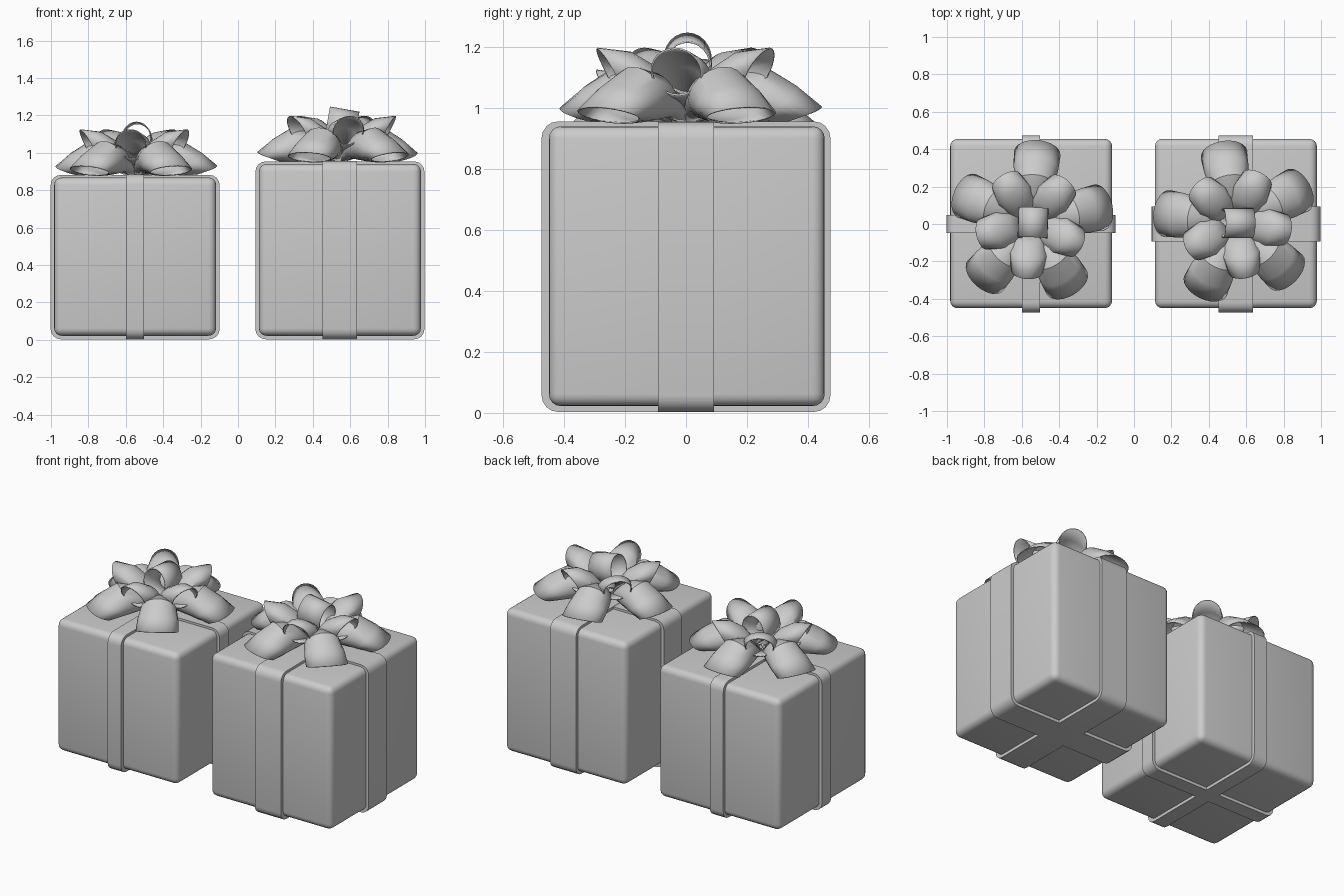
import bpy, bmesh, math
from mathutils import Matrix, Vector

if "Cube" in bpy.data.objects:
    bpy.data.objects.remove(bpy.data.objects["Cube"])

grey = bpy.data.materials.new("plain_grey")
grey.diffuse_color = (0.6, 0.6, 0.6, 1)
grey.use_nodes = True
grey.node_tree.nodes["Principled BSDF"].inputs["Base Color"].default_value = grey.diffuse_color


def finish(bm, name, angle=35):
    me = bpy.data.meshes.new(name)
    bmesh.ops.recalc_face_normals(bm, faces=bm.faces)
    bm.to_mesh(me)
    bm.free()
    me.materials.append(grey)
    ob = bpy.data.objects.new(name, me)
    bpy.context.collection.objects.link(ob)
    bpy.ops.object.select_all(action='DESELECT')
    ob.select_set(True)
    bpy.context.view_layer.objects.active = ob
    bpy.ops.object.shade_smooth_by_angle(angle=math.radians(angle))
    return ob


def skin(bm, rings, closed=False):
    """Join equal-sized rings of points with quads."""
    vs = [[bm.verts.new(p) for p in r] for r in rings]
    n = len(vs[0])
    pairs = list(zip(vs, vs[1:])) + ([(vs[-1], vs[0])] if closed else [])
    for a, b in pairs:
        for i in range(n):
            j = (i + 1) % n
            bm.faces.new((a[i], a[j], b[j], b[i]))


def rounded_box(name, lo, hi, radius):
    lo, hi = Vector(lo), Vector(hi)
    bm = bmesh.new()
    bmesh.ops.create_cube(bm, size=1)
    for v in bm.verts:
        v.co = (lo + hi) / 2 + v.co * (hi - lo)
    bmesh.ops.bevel(bm, geom=bm.edges[:], offset=radius, segments=4,
                    profile=0.5, affect='EDGES')
    return finish(bm, name, 40)


def round_rect(half, z0, z1, r):
    """Rounded rectangle outline as (u, z) pairs."""
    pts = []
    corners = ((half - r, z1 - r), (r - half, z1 - r),
               (r - half, z0 + r), (half - r, z0 + r))
    for k, (u, z) in enumerate(corners):
        for s in range(5):
            a = math.radians(90 * k + 22.5 * s)
            pts.append((u + r * math.cos(a), z + r * math.sin(a)))
    return pts


def band(name, cx, half, top, width, along_x):
    """Ribbon strap wrapped around the box."""
    t = 0.03
    outer = round_rect(half, 0.003, top, 0.055)
    inner = round_rect(half - t, 0.003 + t, top - t, 0.03)

    def place(loop, w):
        return [(cx + u, w, z) if along_x else (cx + w, u, z) for u, z in loop]

    w = width / 2
    bm = bmesh.new()
    skin(bm, [place(outer, -w), place(outer, w), place(inner, w), place(inner, -w)], True)
    return finish(bm, name)


def bow_loops(name, centre, phase, sections):
    """Five flared ribbon loops; a section is upper (r, h), lower (r, h), half width."""
    bm = bmesh.new()
    for k in range(5):
        turn = Matrix.Translation(centre) @ Matrix.Rotation(
            math.radians(phase + 72 * k), 4, 'Z')
        rings = []
        for (r1, h1), (r0, h0), hw in sections:
            ring = []
            for i in range(24):
                a = math.tau * i / 24
                f = (1 + math.sin(a)) / 2
                ring.append(turn @ Vector((r0 + (r1 - r0) * f, hw * math.cos(a),
                                           h0 + (h1 - h0) * f)))
            rings.append(ring)
        skin(bm, rings)
    ob = finish(bm, name, 32)
    mod = ob.modifiers.new("ribbon_thickness", 'SOLIDIFY')
    mod.thickness = 0.006
    return ob


def centre_loop(name, centre, turn, tilt):
    """Short open tube crowning the bow."""
    m = (Matrix.Translation(centre) @ Matrix.Rotation(math.radians(turn), 4, 'Z')
         @ Matrix.Rotation(math.radians(tilt), 4, 'Y'))
    bm = bmesh.new()
    rings = []
    for x in (-0.08, 0.0, 0.08):
        rings.append([m @ Vector((x, 0.08 * math.cos(math.tau * i / 24),
                                  0.09 * math.sin(math.tau * i / 24)))
                      for i in range(24)])
    skin(bm, rings)
    ob = finish(bm, name)
    mod = ob.modifiers.new("ribbon_thickness", 'SOLIDIFY')
    mod.thickness = 0.006
    return ob


LOWER = [((0.03, 0.07), (0.02, 0.01), 0.03),
         ((0.16, 0.175), (0.09, 0.03), 0.07),
         ((0.26, 0.195), (0.16, 0.02), 0.105),
         ((0.36, 0.135), (0.23, 0.012), 0.12),
         ((0.445, 0.065), (0.30, 0.008), 0.125)]
UPPER = [((0.03, 0.10), (0.02, 0.04), 0.035),
         ((0.11, 0.20), (0.07, 0.065), 0.075),
         ((0.19, 0.245), (0.14, 0.085), 0.10),
         ((0.30, 0.258), (0.22, 0.10), 0.085)]

# label, centre x, box top, band width, bow phase, centre loop turn, tilt
gifts = (("left", -0.55, 0.868, 0.095, 85, 88, 3),
         ("right", 0.545, 0.94, 0.185, 100, 0, 10))
for label, cx, top, width, phase, turn, tilt in gifts:
    # Wrapped box
    rounded_box(label + "_box", (cx - 0.433, -0.45, 0.022),
                (cx + 0.433, 0.455, top), 0.04)
    # Crossing straps
    band(label + "_side_strap", cx, 0.452, top + 0.014, width, True)
    band(label + "_front_strap", cx, 0.474, top + 0.016, width, False)
    # Bow
    base = Vector((cx, 0.005, top))
    bow_loops(label + "_lower_bow_loops", base, phase, LOWER)
    bow_loops(label + "_upper_bow_loops", base, phase + 36, UPPER)
    centre_loop(label + "_centre_bow_loop", base + Vector((0.01, 0, 0.205)), turn, tilt)
